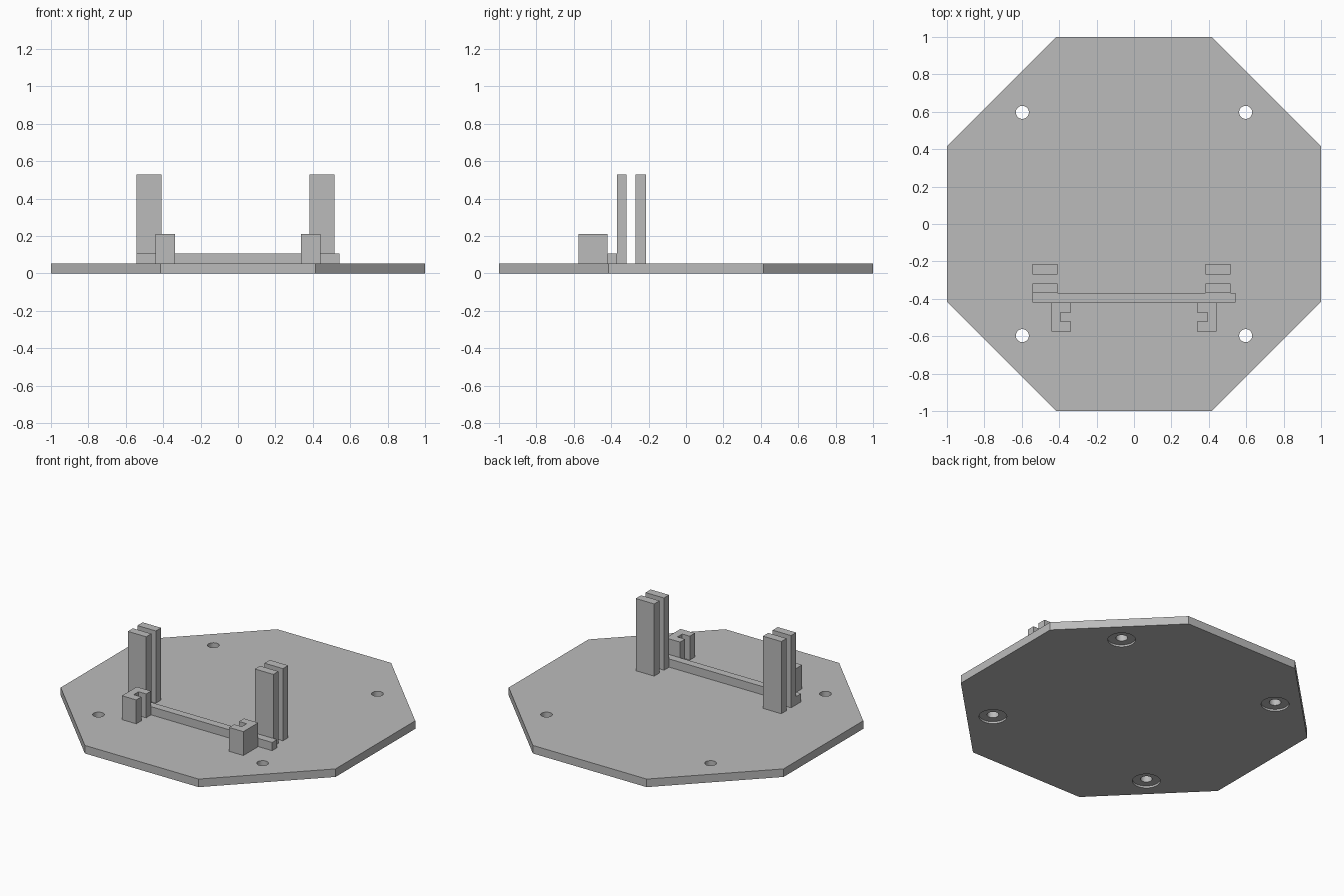
import bpy
import bmesh
import math

cube = bpy.data.objects.get("Cube")
if cube:
    bpy.data.objects.remove(cube, do_unlink=True)

grey = bpy.data.materials.new("plain grey")
grey.use_nodes = True
COLOUR = (0.5, 0.5, 0.5, 1)
grey.diffuse_color = COLOUR
grey.node_tree.nodes["Principled BSDF"].inputs["Base Color"].default_value = COLOUR

PLATE = 0.053  # plate thickness


def prism(name, outline, z0, z1):
    """Extrude a counter-clockwise outline from z0 to z1."""
    bm = bmesh.new()
    base = bm.faces.new([bm.verts.new((x, y, z0)) for x, y in outline])
    top = bmesh.ops.extrude_face_region(bm, geom=[base])["geom"]
    bmesh.ops.translate(bm, vec=(0, 0, z1 - z0),
                        verts=[v for v in top if isinstance(v, bmesh.types.BMVert)])
    bmesh.ops.recalc_face_normals(bm, faces=bm.faces)
    mesh = bpy.data.meshes.new(name)
    bm.to_mesh(mesh)
    bm.free()
    mesh.materials.append(grey)
    obj = bpy.data.objects.new(name, mesh)
    bpy.context.collection.objects.link(obj)
    return obj


def ring(radius, sides, cx=0, cy=0, turn=0):
    angles = [turn + math.tau * i / sides for i in range(sides)]
    return [(cx + radius * math.cos(a), cy + radius * math.sin(a)) for a in angles]


def box(name, x0, x1, y0, y1, z0, z1):
    return prism(name, [(x0, y0), (x1, y0), (x1, y1), (x0, y1)], z0, z1)


def cut(target, cutter):
    mod = target.modifiers.new("cut", "BOOLEAN")
    mod.operation = "DIFFERENCE"
    mod.solver = "EXACT"
    mod.object = cutter
    cutter.hide_render = True
    bpy.context.view_layer.objects.active = target
    bpy.ops.object.modifier_apply(modifier=mod.name)
    bpy.data.objects.remove(cutter, do_unlink=True)


# Octagonal base plate with four screw holes, recessed underneath
eighth = math.pi / 8
plate = prism("base_plate", ring(1 / math.cos(eighth), 8, turn=eighth), 0, PLATE)
for sx in (-1, 1):
    for sy in (-1, 1):
        cx, cy = sx * 0.597, sy * 0.597
        cut(plate, prism("hole_cutter", ring(0.035, 32, cx, cy), -0.1, 0.2))
        cut(plate, prism("recess_cutter", ring(0.083, 48, cx, cy), -0.1, 0.013))

# Low cross rail
box("cross_rail", -0.543, 0.543, -0.421, -0.37, PLATE, 0.107)

# Paired upright posts with a slot between them
for side, x0 in (("right", -0.543), ("left", 0.382)):
    box(side + "_front_post", x0, x0 + 0.134, -0.37, -0.317, PLATE, 0.528)
    box(side + "_back_post", x0, x0 + 0.134, -0.27, -0.215, PLATE, 0.528)

# C-shaped clips, open towards the middle
for side, s in (("right", -1), ("left", 1)):
    outline = [(0.442, -0.575), (0.442, -0.421), (0.338, -0.421), (0.338, -0.472),
               (0.393, -0.472), (0.393, -0.522), (0.338, -0.522), (0.338, -0.575)]
    prism(side + "_clip", [(s * x, y) for x, y in outline], PLATE, 0.21)
